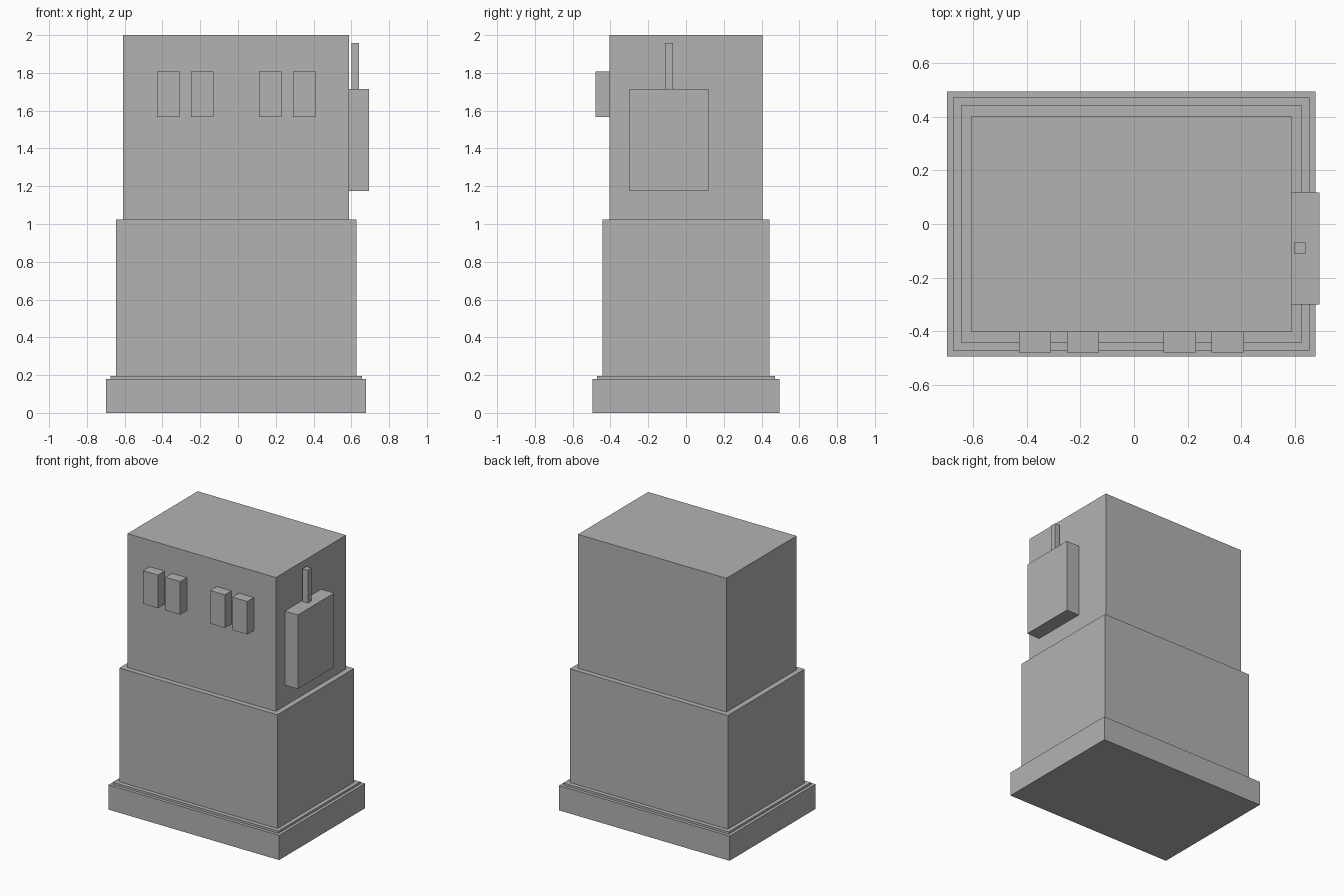
import bpy
import bmesh
from mathutils import Vector

default = bpy.data.objects.get("Cube")
if default:
    bpy.data.objects.remove(default, do_unlink=True)

# Single grey finish
grey = bpy.data.materials.new("plain grey")
grey.use_nodes = True
colour = (0.45, 0.45, 0.45, 1)
grey.diffuse_color = colour
grey.node_tree.nodes["Principled BSDF"].inputs["Base Color"].default_value = colour


def box(name, low, high):
    """Flat-shaded box between two opposite corners."""
    low, high = Vector(low), Vector(high)
    bm = bmesh.new()
    bmesh.ops.create_cube(bm, size=1)
    bmesh.ops.scale(bm, vec=high - low, verts=bm.verts)
    mesh = bpy.data.meshes.new(name)
    bm.to_mesh(mesh)
    bm.free()
    mesh.materials.append(grey)
    obj = bpy.data.objects.new(name, mesh)
    obj.location = (low + high) / 2
    bpy.context.collection.objects.link(obj)
    return obj


MID = -0.01  # tower axis in x, shifted by the side unit

# Stacked tiers: name, half width, half depth, bottom, top
for name, w, d, z0, z1 in (
    ("base_plinth", 0.688, 0.495, 0, 0.18),
    ("plinth_step", 0.666, 0.472, 0.18, 0.196),
    ("lower_storey", 0.637, 0.442, 0.196, 1.025),
    ("upper_storey", 0.598, 0.404, 1.025, 2.0),
):
    box(name, (MID - w, -d, z0), (MID + w, d, z1))

# Two pairs of projecting window boxes on the front
for side, sign in (("left", 1), ("right", -1)):
    for place, offset in (("inner", 0.18), ("outer", 0.36)):
        x = MID + sign * offset
        box(f"{side}_{place}_window", (x - 0.06, -0.48, 1.566), (x + 0.06, -0.404, 1.807))

# Side unit with its thin flue standing clear of the wall
box("side_unit", (0.588, -0.3, 1.176), (0.693, 0.118, 1.716))
box("side_flue", (0.6, -0.112, 1.716), (0.641, -0.07, 1.957))
